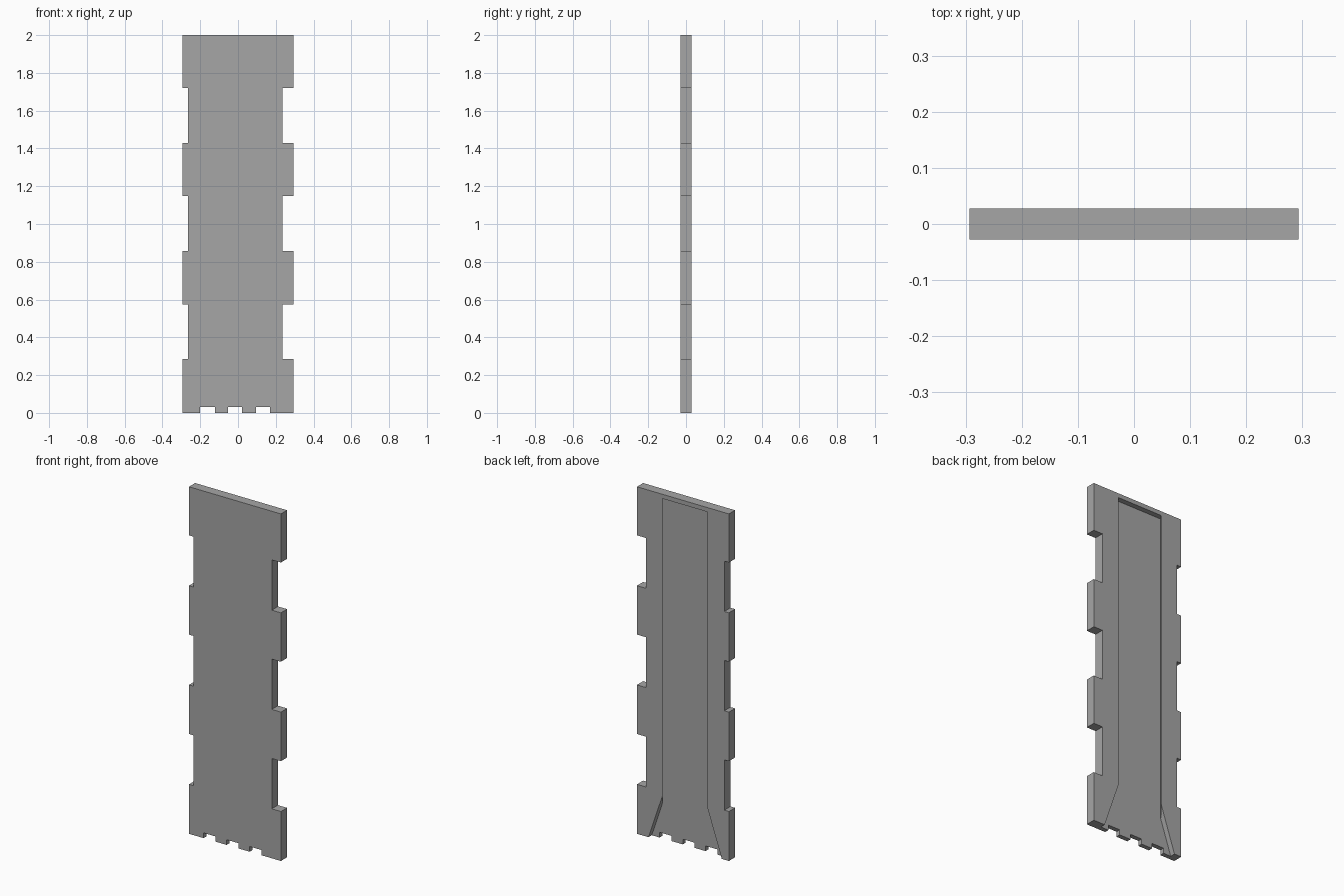
import bpy, bmesh
from mathutils import Vector

cube = bpy.data.objects.get("Cube")
if cube:
    bpy.data.objects.remove(cube, do_unlink=True)

HALF_W, HEIGHT, BACK = 0.293, 2.0, 0.028
NOTCH_L, NOTCH_R = 0.235, -0.264      # inner edges of the side notches
MID = -0.014                          # centre line of the slot
DEPTH, UNDERCUT, SLOT = 0.03, 0.024, 0.143

grey = bpy.data.materials.new("plain_grey")
grey.use_nodes = True
grey.diffuse_color = (0.38, 0.38, 0.38, 1)
grey.node_tree.nodes["Principled BSDF"].inputs["Base Color"].default_value = (0.38, 0.38, 0.38, 1)


def prism(name, points, direction):
    """Extrude a closed flat outline along a direction."""
    bm = bmesh.new()
    face = bm.faces.new([bm.verts.new(p) for p in points])
    new = bmesh.ops.extrude_face_region(bm, geom=[face])["geom"]
    bmesh.ops.translate(bm, vec=Vector(direction),
                        verts=[g for g in new if isinstance(g, bmesh.types.BMVert)])
    bmesh.ops.recalc_face_normals(bm, faces=bm.faces)
    mesh = bpy.data.meshes.new(name)
    bm.to_mesh(mesh)
    bm.free()
    mesh.materials.append(grey)
    obj = bpy.data.objects.new(name, mesh)
    bpy.context.collection.objects.link(obj)
    return obj


def cut(target, cutter):
    """Subtract the cutter and remove it."""
    cutter.hide_render = True
    mod = target.modifiers.new("cut", 'BOOLEAN')
    mod.operation, mod.solver, mod.object = 'DIFFERENCE', 'EXACT', cutter
    bpy.context.view_layer.objects.active = target
    bpy.ops.object.modifier_apply(modifier=mod.name)
    bpy.data.objects.remove(cutter, do_unlink=True)


# Panel outline: four tabs on each side, three small slots in the foot
tabs = [(0, 0.285), (0.575, 0.858), (1.148, 1.43), (1.72, HEIGHT)]
left, right = [], []
for low, high in tabs:
    for side, outer, inner in ((left, HALF_W, NOTCH_L), (right, -HALF_W, NOTCH_R)):
        if low > 0:
            side.append((inner, low))
        side += [(outer, low), (outer, high)]
        if high < HEIGHT:
            side.append((inner, high))
foot = []
for a, b in ((-0.2, -0.123), (-0.053, 0.022), (0.094, 0.17)):
    foot += [(a, 0), (a, 0.03), (b, 0.03), (b, 0)]
outline = left + right[::-1] + foot
panel = prism("panel", [(x, -BACK, z) for x, z in outline], (0, 2 * BACK, 0))

# Undercut slot in the back, closed at the top
half = [(SLOT + UNDERCUT, BACK - DEPTH), (SLOT, BACK), (SLOT, BACK + 0.03)]
section = [(MID + x, y) for x, y in half] + [(MID - x, y) for x, y in half[::-1]]
cut(panel, prism("slot_cutter", [(x, y, -0.05) for x, y in section], (0, 0, 1.975 + 0.05)))

# Straight-walled flared mouth at the foot of the slot
start, slope, below = 0.267, 0.34, -0.05
wide = SLOT + slope * (start - below)
mouth = [(MID - SLOT, start), (MID + SLOT, start), (MID + wide, below), (MID - wide, below)]
cut(panel, prism("mouth_cutter", [(x, BACK - DEPTH, z) for x, z in mouth], (0, DEPTH + 0.03, 0)))
